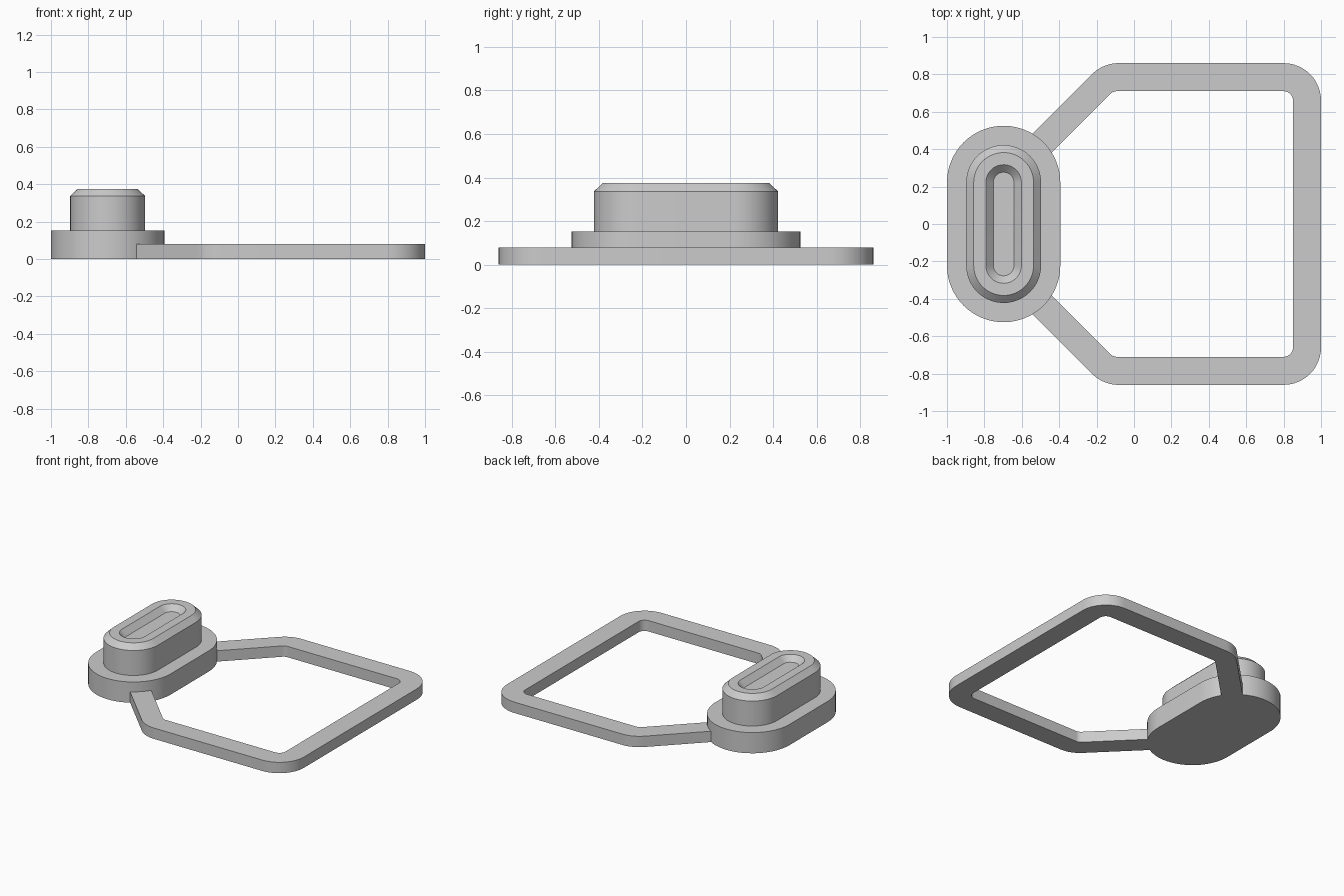
import bpy, bmesh
from math import pi, cos, sin, tan
from mathutils import Vector

cube = bpy.data.objects.get("Cube")
if cube:
    bpy.data.objects.remove(cube, do_unlink=True)

grey = bpy.data.materials.new("plain grey")
grey.use_nodes = True
grey.diffuse_color = (0.6, 0.6, 0.6, 1)
grey.node_tree.nodes["Principled BSDF"].inputs["Base Color"].default_value = (0.6, 0.6, 0.6, 1)


def finish(name, bm):
    bmesh.ops.recalc_face_normals(bm, faces=bm.faces)
    mesh = bpy.data.meshes.new(name)
    bm.to_mesh(mesh)
    bm.free()
    mesh.materials.append(grey)
    obj = bpy.data.objects.new(name, mesh)
    bpy.context.collection.objects.link(obj)
    bpy.ops.object.select_all(action='DESELECT')
    obj.select_set(True)
    bpy.context.view_layer.objects.active = obj
    bpy.ops.object.shade_smooth_by_angle(angle=pi / 6)


def stadium(cx, half, radius, z, steps=32):
    """Rounded slot outline, long in y."""
    pts = []
    for side in (0, 1):
        for i in range(steps + 1):
            a = pi * (side + i / steps)
            y = half if side == 0 else -half
            pts.append((cx + radius * cos(a), y + radius * sin(a), z))
    return pts


def fillet(points, radius, steps=12):
    """Round the inner corners of an open path."""
    out = [points[0]]
    for a, b, c in zip(points, points[1:], points[2:]):
        u, v = (a - b).normalized(), (c - b).normalized()
        half = u.angle(v) / 2
        bisector = (u + v).normalized()
        centre = b + bisector * (radius / sin(half))
        # sweep from one tangent point to the other, bulging to the corner
        across = (v - u).normalized()
        sweep = pi / 2 - half
        for i in range(steps + 1):
            t = sweep * (2 * i / steps - 1)
            out.append(centre + (across * sin(t) - bisector * cos(t)) * radius)
    return out + [points[-1]]


# Stepped plug: flange, chamfered body and shallow slot in the top
bm = bmesh.new()
profile = [(.303, 0), (.303, .153), (.20, .153), (.20, .337),
           (.16, .375), (.095, .375), (.055, .335)]
loops = [[bm.verts.new(p) for p in stadium(-.697, .222, r, z)] for r, z in profile]
for low, high in zip(loops, loops[1:]):
    for i in range(len(low)):
        j = (i + 1) % len(low)
        bm.faces.new((low[i], low[j], high[j], high[i]))
bm.faces.new(loops[0])
bm.faces.new(loops[-1])
finish("plug", bm)


# Flat loop handle: two filleted rails joined by a rectangular section
def rail(end, corner, x, radius):
    upper = [Vector(end), Vector(corner), Vector((x, corner[1]))]
    lower = [Vector((p.x, -p.y)) for p in reversed(upper)]
    return fillet(upper + lower, radius)


outer = rail((-.55, .475), (-.165, .86), 1.0, .2)
inner = rail((-.45, .372), (-.112, .71), .85, .05)
bm = bmesh.new()
sections = [[bm.verts.new((p.x, p.y, z)) for p, z in
             ((o, 0), (o, .08), (i, .08), (i, 0))] for o, i in zip(outer, inner)]
for s, t in zip(sections, sections[1:]):
    for k in range(4):
        n = (k + 1) % 4
        bm.faces.new((s[k], s[n], t[n], t[k]))
bm.faces.new(sections[0])
bm.faces.new(sections[-1])
finish("loop_handle", bm)
